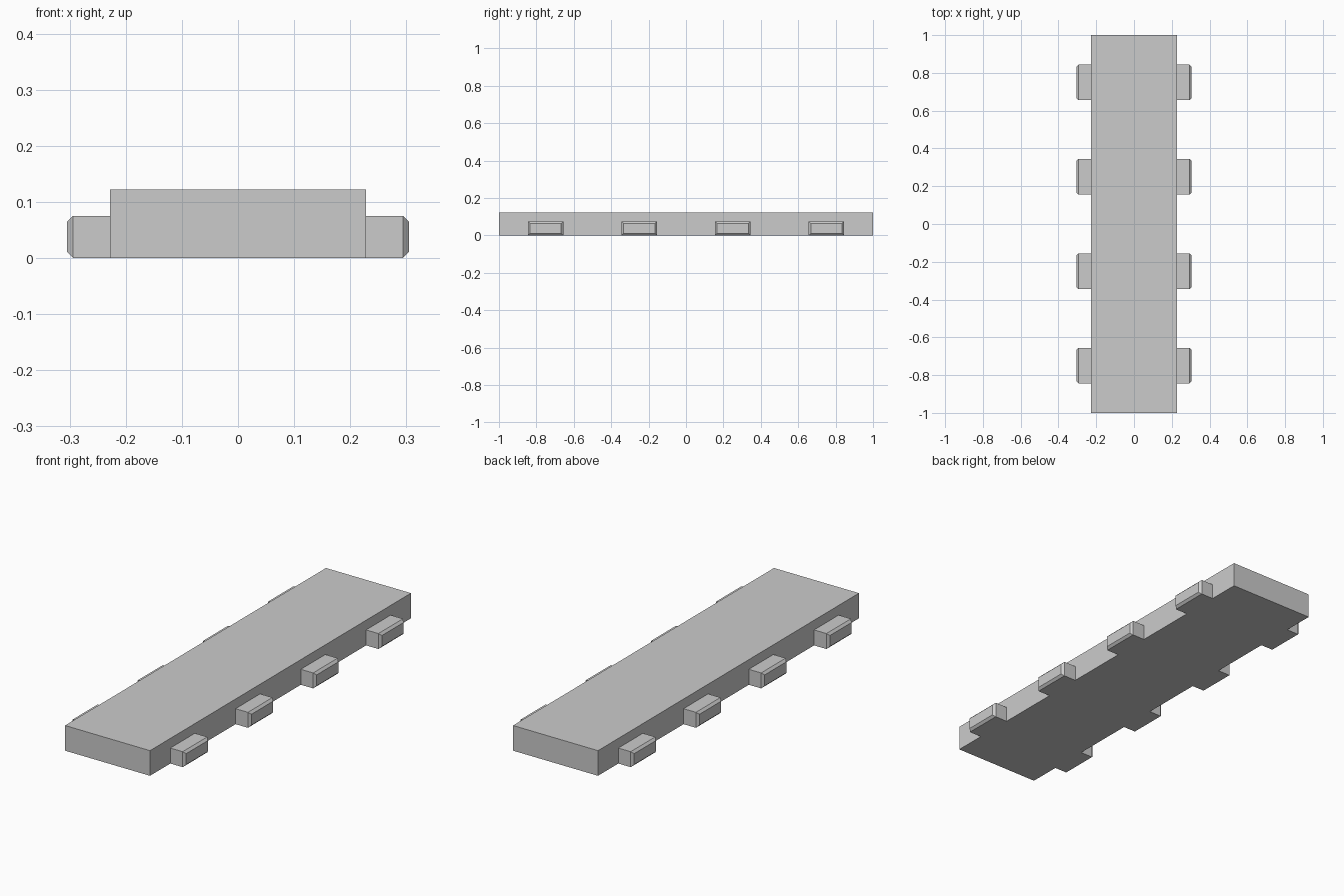
import bpy
import bmesh

cube = bpy.data.objects.get("Cube")
if cube:
    bpy.data.objects.remove(cube, do_unlink=True)

GREY = (0.6, 0.6, 0.6, 1.0)
grey = bpy.data.materials.new("plain_grey")
grey.use_nodes = True
grey.diffuse_color = GREY
grey.node_tree.nodes["Principled BSDF"].inputs["Base Color"].default_value = GREY

BODY_X, BODY_Z = 0.228, 0.122
TAB_X, TAB_Z, TAB_LENGTH, CHAMFER = 0.305, 0.075, 0.188, 0.011


def add_box(name, low, high, chamfer_side=0):
    """Box between two corners; chamfer_side bevels the rim of its +x or -x end."""
    bm = bmesh.new()
    bmesh.ops.create_cube(bm, size=1)
    for v in bm.verts:
        v.co = [high[i] if v.co[i] > 0 else low[i] for i in range(3)]
    if chamfer_side:
        end = max(bm.faces, key=lambda f: f.calc_center_median().x * chamfer_side)
        bmesh.ops.bevel(bm, geom=list(end.edges), offset=CHAMFER,
                        segments=1, affect='EDGES')
    mesh = bpy.data.meshes.new(name)
    bm.to_mesh(mesh)
    bm.free()
    mesh.materials.append(grey)
    obj = bpy.data.objects.new(name, mesh)
    bpy.context.collection.objects.link(obj)
    return obj


# Long flat slab
add_box("slab", (-BODY_X, -1, 0), (BODY_X, 1, BODY_Z))

# Four chamfered tabs along each long side
for side, label in ((1, "left"), (-1, "right")):
    inner, outer = side * BODY_X, side * TAB_X
    for i in range(4):
        y = -0.75 + 0.5 * i
        add_box(f"{label}_tab_{i + 1}",
                (min(inner, outer), y - TAB_LENGTH / 2, 0),
                (max(inner, outer), y + TAB_LENGTH / 2, TAB_Z), side)
